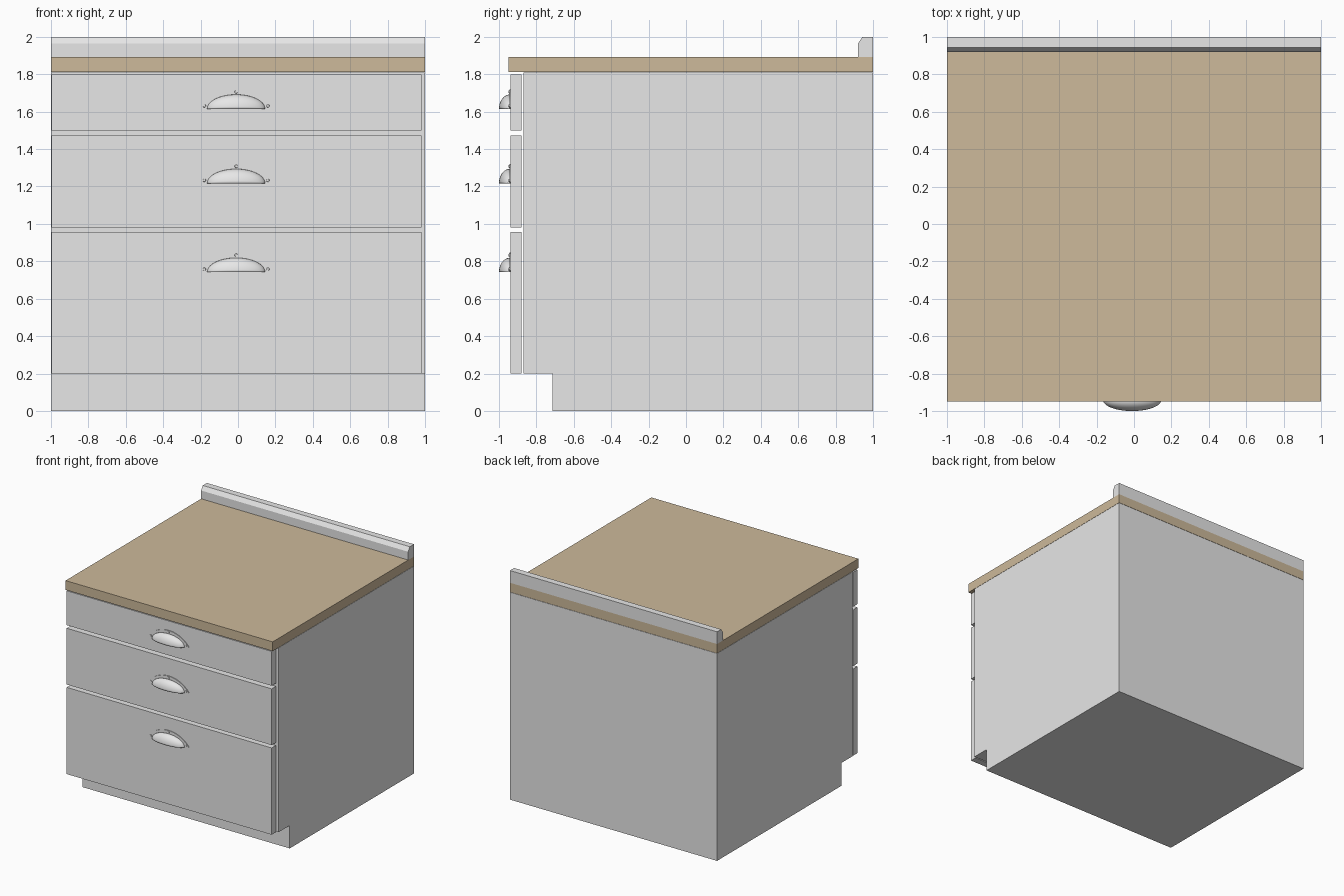
import bpy, bmesh, math
from mathutils import Matrix, Vector

if "Cube" in bpy.data.objects:
    bpy.data.objects.remove(bpy.data.objects["Cube"])


def material(name, rgb):
    m = bpy.data.materials.new(name)
    m.diffuse_color = (*rgb, 1)
    m.use_nodes = True
    m.node_tree.nodes["Principled BSDF"].inputs["Base Color"].default_value = m.diffuse_color
    return m


GREY = material("light_grey", (0.8, 0.8, 0.8))
WOOD = material("worktop_tan", (0.61, 0.488, 0.325))


def finish(name, bm, mat):
    me = bpy.data.meshes.new(name)
    bm.to_mesh(me)
    bm.free()
    me.materials.append(mat)
    ob = bpy.data.objects.new(name, me)
    bpy.context.collection.objects.link(ob)
    return ob


def prism(name, points, offset, mat):
    """Extrude a closed outline of 3D points along an offset vector."""
    bm = bmesh.new()
    face = bm.faces.new([bm.verts.new(p) for p in points])
    ext = bmesh.ops.extrude_face_region(bm, geom=[face])
    verts = [v for v in ext["geom"] if isinstance(v, bmesh.types.BMVert)]
    bmesh.ops.translate(bm, verts=verts, vec=Vector(offset))
    # keep the starting cap so the solid is closed
    if not face.is_valid or len(bm.faces) < len(points) + 2:
        bmesh.ops.holes_fill(bm, edges=bm.edges)
    bmesh.ops.recalc_face_normals(bm, faces=bm.faces)
    return finish(name, bm, mat)


def side_profile(name, yz, x0, x1, mat):
    return prism(name, [(x0, y, z) for y, z in yz], (x1 - x0, 0, 0), mat)


def rect(y0, y1, z0, z1):
    return [(y0, z0), (y1, z0), (y1, z1), (y0, z1)]


# Carcass with toe-kick notch, worktop and chamfered upstand
side_profile("carcass", [(-0.715, 0), (1, 0), (1, 1.81), (-0.87, 1.81),
                         (-0.87, 0.2), (-0.715, 0.2)], -1, 1, GREY)
side_profile("worktop", rect(-0.95, 1, 1.812, 1.893), -1, 1, WOOD)
side_profile("upstand", [(0.92, 1.893), (1, 1.893), (1, 2), (0.943, 2),
                         (0.92, 1.965)], -1, 1, GREY)

CX = -0.01      # handle centre line
FRONT = -0.938  # drawer front plane


def handle(tag, z):
    # Back plate: circular arc with small rounded ears
    w, h, base = 0.19, 0.088, 0.016
    r = (w * w + h * h) / (2 * h)
    half = math.asin(w / r)
    n = 24
    arc = []
    for i in range(n + 1):
        a = half - 2 * half * i / n
        arc.append((r * math.sin(a), base + h - r + r * math.cos(a)))
    outline = [(-0.195, 0.008), (-0.186, 0.0), (0.186, 0.0), (0.195, 0.008)]
    prism(tag + "_handle_plate",
          [(CX + x, FRONT, z + zz) for x, zz in arc + outline],
          (0, -0.006, 0), GREY)

    # Cup: quarter ellipsoid shell, open below
    bm = bmesh.new()
    nu, nv = 32, 10
    y0 = FRONT - 0.004
    grid = []
    for i in range(nu + 1):
        u = math.pi * i / nu
        row = []
        for j in range(nv + 1):
            v = math.pi / 2 * j / nv
            row.append(bm.verts.new((CX + 0.155 * math.cos(u),
                                     y0 - 0.058 * math.sin(u) * math.cos(v),
                                     z + 0.077 * math.sin(u) * math.sin(v))))
        grid.append(row)
    for i in range(nu):
        for j in range(nv):
            bm.faces.new((grid[i][j], grid[i][j + 1],
                          grid[i + 1][j + 1], grid[i + 1][j]))
    bmesh.ops.remove_doubles(bm, verts=bm.verts, dist=1e-5)
    cup = finish(tag + "_handle_cup", bm, GREY)
    mod = cup.modifiers.new("shell", "SOLIDIFY")
    mod.thickness = 0.004
    mod.offset = -1
    for p in cup.data.polygons:
        p.use_smooth = True

    # Three screw heads
    bm = bmesh.new()
    for x, zz in ((-0.17, 0.016), (0.17, 0.016), (0, 0.091)):
        m = (Matrix.Translation((CX + x, FRONT - 0.006, z + zz))
             @ Matrix.Rotation(math.pi / 2, 4, "X"))
        bmesh.ops.create_cone(bm, cap_ends=True, segments=12, radius1=0.01,
                              radius2=0.007, depth=0.008, matrix=m)
    finish(tag + "_handle_screws", bm, GREY)


# Drawer fronts with their handles
for tag, z0, z1, hz in (("bottom", 0.2, 0.957, 0.742),
                        ("middle", 0.982, 1.473, 1.217),
                        ("top", 1.5, 1.8, 1.615)):
    side_profile(tag + "_drawer_front", rect(FRONT, -0.88, z0, z1),
                 -0.998, 0.982, GREY)
    handle(tag, hz)
